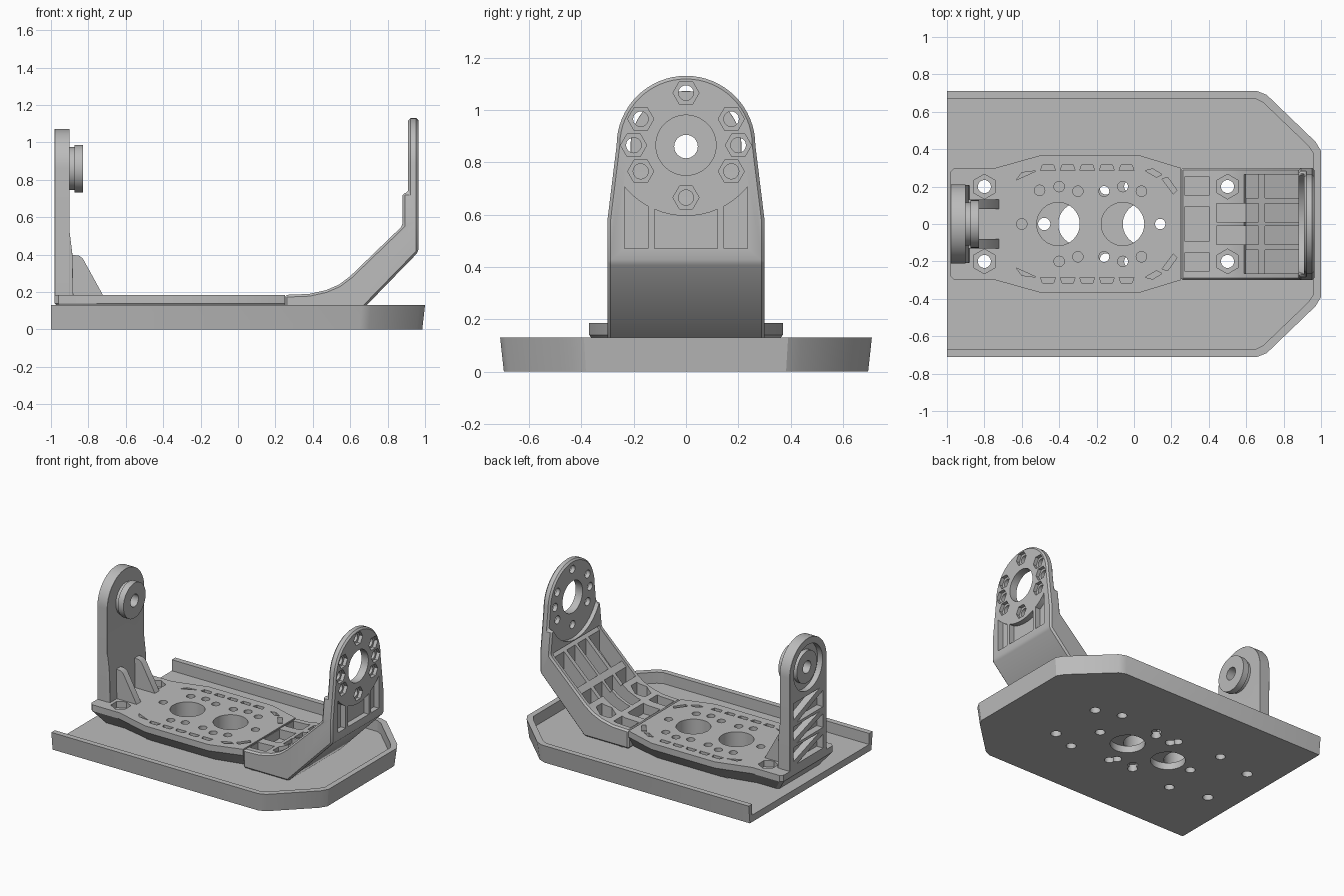
import bpy, bmesh
from math import sin, cos, pi, radians
from mathutils import Vector

if "Cube" in bpy.data.objects:
    bpy.data.objects.remove(bpy.data.objects["Cube"], do_unlink=True)

grey = bpy.data.materials.new("plain_grey")
grey.use_nodes = True
COLOUR = (0.5, 0.5, 0.5, 1)
grey.diffuse_color = COLOUR
grey.node_tree.nodes["Principled BSDF"].inputs["Base Color"].default_value = COLOUR


# Helpers: 2D outlines extruded along an axis
def place(axis, u, v, w):
    return {"x": (w, u, v), "y": (u, w, v), "z": (u, v, w)}[axis]


def ring(u, v, r, n=32, start=0.0, sweep=2 * pi):
    count = n if sweep == 2 * pi else n + 1
    return [(u + r * cos(start + sweep * i / n), v + r * sin(start + sweep * i / n))
            for i in range(count)]


def rect(u0, u1, v0, v1):
    return [(u0, v0), (u1, v0), (u1, v1), (u0, v1)]


def mirrored(half):
    """Close an outline by reflecting it in its second coordinate."""
    return half + [(u, -v) for u, v in reversed(half)]


def build(name, prisms):
    bm = bmesh.new()
    for pts, axis, a, b in prisms:
        low = [bm.verts.new(place(axis, u, v, a)) for u, v in pts]
        high = [bm.verts.new(place(axis, u, v, b)) for u, v in pts]
        bm.faces.new(low)
        bm.faces.new(high)
        for i in range(len(pts)):
            j = (i + 1) % len(pts)
            bm.faces.new((low[i], low[j], high[j], high[i]))
    bmesh.ops.recalc_face_normals(bm, faces=bm.faces[:])
    mesh = bpy.data.meshes.new(name)
    bm.to_mesh(mesh)
    bm.free()
    mesh.materials.append(grey)
    obj = bpy.data.objects.new(name, mesh)
    bpy.context.collection.objects.link(obj)
    return obj


def bake(obj):
    graph = bpy.context.evaluated_depsgraph_get()
    mesh = bpy.data.meshes.new_from_object(obj.evaluated_get(graph))
    obj.modifiers.clear()
    obj.data = mesh


def combine(obj, prisms, operation="DIFFERENCE"):
    cutter = build("cutter", prisms)
    cutter.hide_render = True
    mod = obj.modifiers.new("combine", "BOOLEAN")
    mod.operation, mod.object = operation, cutter
    mod.solver, mod.use_self = "EXACT", True
    bake(obj)
    bpy.data.objects.remove(cutter, do_unlink=True)


def chamfer(obj, width):
    mod = obj.modifiers.new("chamfer", "BEVEL")
    mod.width, mod.segments = width, 1
    mod.limit_method, mod.angle_limit = "ANGLE", radians(40)
    bake(obj)


# Tray with a raised rim, open at the -x end
tray = build("tray", [(mirrored([(-1, .71), (.66, .71), (.71, .69), (.97, .44), (1, .39)]),
                       "z", 0, .13)])
for v in tray.data.vertices:
    if v.co.z < .01:
        v.co.y *= .98
        v.co.x = min(v.co.x, .985 * v.co.x)
inner = mirrored([(-1.1, .67), (.65, .67), (.69, .65), (.93, .42), (.96, .375)])
combine(tray, [(inner, "z", .05, .3)])

BOLTS = [(x, s * .2) for x in (-.8, .5) for s in (-1, 1)]
tray_holes = [(ring(x, y, .035), "z", -.1, .1) for x, y in BOLTS]
tray_holes += [(ring(x, 0, .115, 48), "z", -.1, .1) for x in (-.29, .055)]
small = [(.29, 0), (-.48, 0)]
for s in (-1, 1):
    small += [(.32, s * .26), (-.52, s * .26), (-.02, s * .2), (.01, s * .24),
              (-.18, s * .23), (-.15, s * .19)]
tray_holes += [(ring(x, y, .033, 20), "z", -.1, .1) for x, y in small]
combine(tray, tray_holes)

# Bracket base, widened in the middle and tapering to the tray
outline = mirrored([(-.98, .28), (-.96, .3), (-.74, .3), (-.49, .37), (.02, .37), (.25, .3)])
base = build("bracket_base", [(outline, "z", .14, .185)])
bm = bmesh.new()
bm.from_mesh(base.data)
floor = min(bm.faces, key=lambda f: f.calc_center_median().z)
lower = bmesh.ops.extrude_face_region(bm, geom=[floor])["geom"]
for v in [g for g in lower if isinstance(g, bmesh.types.BMVert)]:
    v.co.z = .05
    v.co.y *= .8
    v.co.x += .07 if v.co.x < -.9 else 0
bmesh.ops.delete(bm, geom=[floor], context="FACES_ONLY")
bmesh.ops.recalc_face_normals(bm, faces=bm.faces[:])
bm.to_mesh(base.data)
bm.free()

holes = [(ring(x, 0, .115, 48), "z", 0, .3) for x in (-.405, -.06)]
points = [(-.6, 0), (-.485, 0), (.14, 0), (-.505, .18)]
for c in (-.4, -.06):
    points += [(c, s * .2) for s in (-1, 1)]
points += [(x, s * .175) for x in (-.3, -.16, .04) for s in (-1, 1)]
holes += [(ring(x, y, .028, 20), "z", 0, .3) for x, y in points]


def bolt_cut(x, y):
    return [(ring(x, y, .035, 24), "z", 0, .3), (ring(x, y, .066, 6, pi / 6), "z", .14, .3)]


for x, y in BOLTS[:2]:
    holes += bolt_cut(x, y)
# Shallow slots around the edge of the base
for i in range(5):
    x = -.46 + i * .105
    for s in (-1, 1):
        holes.append(([(x - .04, s * .285), (x + .04, s * .285), (x + .03, s * .315),
                       (x - .03, s * .315)], "z", .145, .3))
for s in (-1, 1):
    holes.append(([(-.63, s * .235), (-.6, s * .275), (-.52, s * .285)], "z", .145, .3))
    holes.append(([(.06, s * .285), (.1, s * .295), (.15, s * .265), (.12, s * .25)],
                  "z", .145, .3))
    holes.append(([(.15, s * .24), (.18, s * .25), (.23, s * .18), (.21, s * .16)],
                  "z", .145, .3))
combine(base, holes)

# Tall bent arm with a round head at the +x end
CENTRE = .865
curve = [(.25, .185), (.38, .19), (.47, .21), (.54, .24), (.6, .285), (.88, .555)]
side = curve + [(.88, .73), (.91, .73), (.91, 1.2), (.965, 1.2), (.965, .415), (.61, .05),
                (.25, .05)]
arm = build("bent_arm", [(side, "y", -.4, .4)])
head = [(-.3, 0), (.3, 0), (.3, .58)] + ring(0, CENTRE, .265, 32, 0, pi) + [(-.3, .58)]
combine(arm, [(head, "x", 0, 1.2)], "INTERSECT")
chamfer(arm, .012)

# Channel and rib cells on the inside of the arm
channel = [(.6, .26), (.9, .55), (.7, .7), (.5, .4)]
combine(arm, [(channel, "y", -.265, .265)])
cells = []
for s in (-1, 1):
    for y0, y1, start in ((.012, .11, .44), (.14, .265, .6)):
        u = sorted((s * y0, s * y1))
        bottom = max(.1, start - .5)
        cells.append(([(start, .5), (start, bottom), (.6, .1), (.665, .165), (.665, .5)],
                      "y", *u))
        cells.append(([(.7, .5), (.7, .2), (.88, .385), (.88, .552)], "y", *u))
    cells.append((rect(.27, .405, *sorted((s * .155, s * .25))), "z", .12, .4))
cells.append((rect(.27, .405, -.09, .09), "z", .12, .4))
for x, y in BOLTS[2:]:
    cells += bolt_cut(x, y)
combine(arm, cells)

# Round seat, bearing hole, bolt circle and outer pockets of the head
cuts = [(ring(0, CENTRE, .295, 64), "x", .7, .91), (ring(0, CENTRE, .115, 48), "x", .7, 1.1)]
bolts = [(0, .2), (0, -.2)]
for s in (-1, 1):
    bolts += [(s * .2, 0), (s * .173, .1), (s * .173, -.1)]
for y, z in bolts:
    cuts.append((ring(y, CENTRE + z, .029, 20), "x", .8, 1.1))
    cuts.append((ring(y, CENTRE + z, .05, 6), "x", .94, 1.1))


def under_arc(y0, y1):
    arc = [y1 + (y0 - y1) * i / 8 for i in range(9)]
    return [(y0, .47), (y1, .47)] + [(y, CENTRE - (.305 ** 2 - y * y) ** .5 + .035) for y in arc]


cuts += [(under_arc(a, b), "x", .925, 1.1) for a, b in ((-.235, -.145), (-.12, .12), (.145, .235))]
combine(arm, cuts)

# Straight arm with pivot boss at the -x end
post = build("pivot_arm", [([(-.21, .15), (.21, .15)] + ring(0, .86, .212, 32, 0, pi),
                            "x", -.98, -.9)])
combine(post, [([(-.97, .15), (-.88, .15), (-.885, .4), (-.9, .52), (-.97, .52)],
                "y", -.208, .208)], "UNION")
chamfer(post, .01)
combine(post, [(ring(0, .86, .115, 48), "x", -.92, -.87),
               (ring(0, .86, .127, 48), "x", -.875, -.83)], "UNION")
pockets = [(ring(0, .86, .165, 48), "x", -1.1, -.94)]
for z0, z1 in ((.21, .34), (.36, .49), (.51, .66)):
    pockets.append(([(-.17, z0), (.13, z0), (-.17, z1 - .03)], "x", -1.1, -.93))
    pockets.append(([(.17, z0 + .03), (.17, z1), (-.13, z1)], "x", -1.1, -.93))
combine(post, pockets)
combine(post, [(ring(0, .86, .115, 48), "x", -.97, -.93)], "UNION")
combine(post, [(ring(0, .86, .045, 32), "x", -1.1, -.7)])

# Gussets bracing the straight arm
for name, y in (("left_gusset", -.13), ("right_gusset", .08)):
    build(name, [([(-.9, .18), (-.72, .18), (-.83, .38), (-.85, .395), (-.9, .4)],
                  "y", y, y + .05)])

# Smooth round walls, sharp edges elsewhere
parts = [o for o in bpy.context.collection.objects if o.type == "MESH" and o.data.materials
         and o.data.materials[0] == grey]
for o in bpy.context.selected_objects:
    o.select_set(False)
for o in parts:
    o.select_set(True)
bpy.context.view_layer.objects.active = parts[0]
bpy.ops.object.shade_smooth_by_angle(angle=radians(25))
